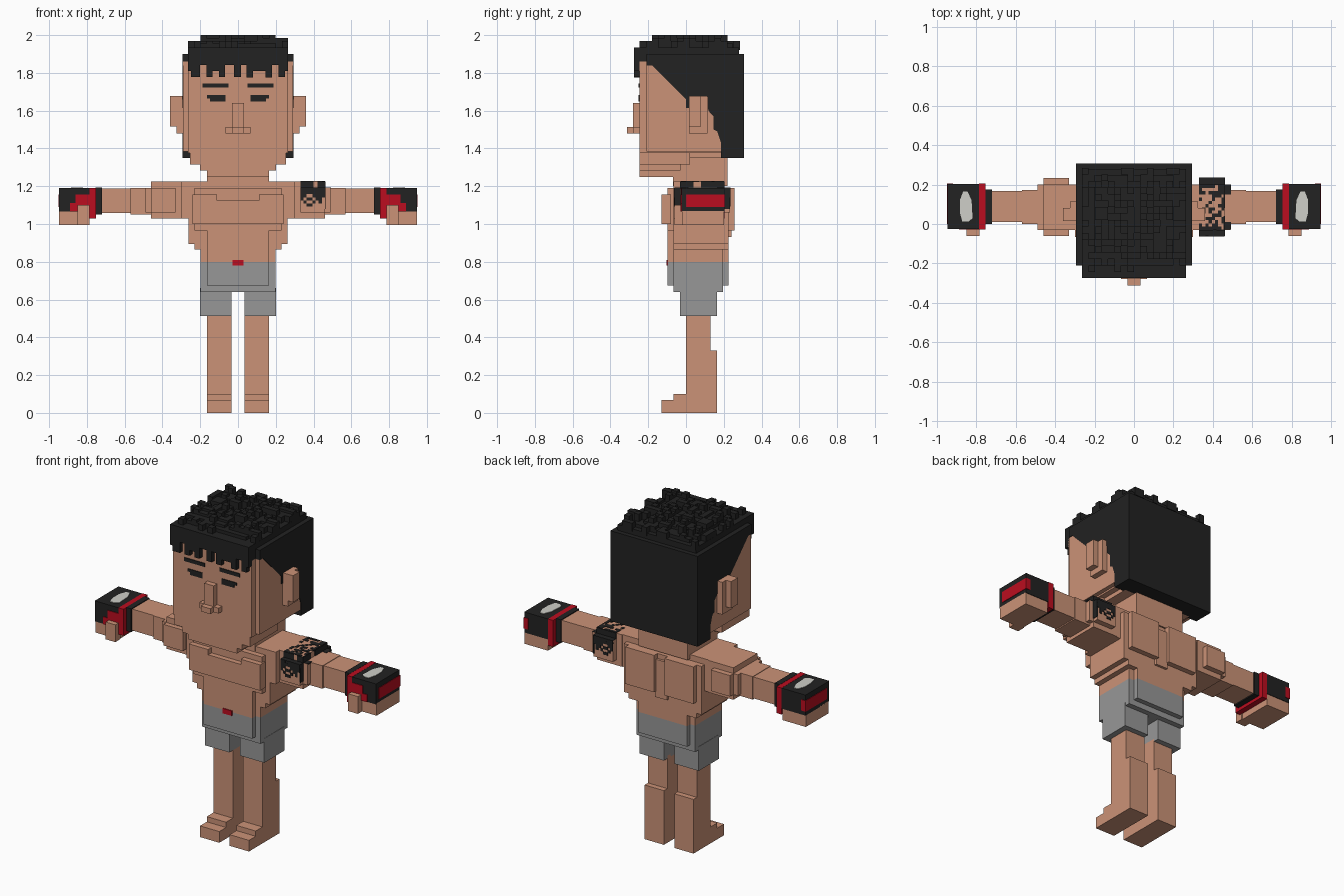
import bpy, bmesh, random
from mathutils import Vector

random.seed(4)


def material(name, rgb):
    m = bpy.data.materials.new(name)
    m.diffuse_color = (*rgb, 1)
    return m


SKIN = material("skin", (0.60, 0.29, 0.185))
BLACK = material("black", (0.016, 0.016, 0.016))
RED = material("red", (0.50, 0.004, 0.014))
GREY = material("shorts_grey", (0.31, 0.31, 0.31))
WHITE = material("pale_patch", (0.62, 0.62, 0.58))


def finish(name, bm, mat):
    bmesh.ops.recalc_face_normals(bm, faces=bm.faces[:])
    me = bpy.data.meshes.new(name)
    bm.to_mesh(me)
    bm.free()
    me.materials.append(mat)
    ob = bpy.data.objects.new(name, me)
    bpy.context.collection.objects.link(ob)
    return ob


def boxes(name, mat, items, mirror=False):
    """Each item: x0, x1, y0, y1, z0, z1; mirror repeats it across x."""
    bm = bmesh.new()
    items = list(items)
    if mirror:
        items += [(-b[1], -b[0], *b[2:]) for b in items]
    for x0, x1, y0, y1, z0, z1 in items:
        vs = bmesh.ops.create_cube(bm, size=1)["verts"]
        for v in vs:
            v.co = Vector(((x0 + x1) / 2 + v.co.x * (x1 - x0),
                           (y0 + y1) / 2 + v.co.y * (y1 - y0),
                           (z0 + z1) / 2 + v.co.z * (z1 - z0)))
    return finish(name, bm, mat)


def prism(name, mat, pts, direction):
    """Extrude a closed 3D outline along a direction."""
    bm = bmesh.new()
    f = bm.faces.new([bm.verts.new(p) for p in pts])
    ext = bmesh.ops.extrude_face_region(bm, geom=[f])["geom"]
    moved = [g for g in ext if isinstance(g, bmesh.types.BMVert)]
    bmesh.ops.translate(bm, verts=moved, vec=direction)
    # make sure the starting cap exists
    if f.is_valid is False:
        bmesh.ops.holes_fill(bm, edges=bm.edges[:])
    return finish(name, bm, mat)


# Legs and feet
boxes("leg", SKIN, [
    (0.035, 0.165, 0.0, 0.13, 0.3, 0.53),
    (0.035, 0.165, 0.0, 0.163, 0.0, 0.33),
    (0.035, 0.165, -0.065, 0.02, 0.0, 0.10),
    (0.035, 0.165, -0.13, -0.05, 0.0, 0.068)], mirror=True)

# Shorts
boxes("shorts", GREY, [
    (-0.198, 0.198, -0.065, 0.195, 0.64, 0.80),
    (-0.165, 0.165, -0.098, 0.225, 0.675, 0.80)])
boxes("shorts_leg", GREY, [(0.035, 0.2, -0.033, 0.163, 0.513, 0.66)], mirror=True)
boxes("waist_tag", RED, [(-0.03, 0.03, -0.104, -0.09, 0.78, 0.81)])

# Torso
boxes("torso", SKIN, [
    (-0.198, 0.198, -0.065, 0.195, 0.80, 0.95),
    (-0.165, 0.165, -0.098, 0.225, 0.80, 1.0),
    (-0.23, 0.23, -0.065, 0.225, 0.865, 1.0),
    (-0.262, 0.262, -0.065, 0.225, 0.895, 1.19),
    (-0.23, 0.23, -0.098, 0.225, 0.965, 1.19),
    (-0.30, 0.30, -0.065, 0.195, 1.03, 1.225)])
boxes("chest", SKIN, [
    (-0.11, 0.11, -0.13, -0.08, 1.0, 1.125),
    (0.11, 0.24, -0.13, -0.08, 1.0, 1.157),
    (-0.24, -0.11, -0.13, -0.08, 1.0, 1.157)])
boxes("shoulder_blade", SKIN, [(0.035, 0.23, 0.2, 0.257, 0.965, 1.19),
                               (0.0, 0.04, 0.2, 0.24, 0.93, 1.16)], mirror=True)
boxes("neck", SKIN, [(-0.165, 0.165, -0.07, 0.22, 1.2, 1.40)])

# Arms
boxes("arm", SKIN, [
    (0.29, 0.46, -0.03, 0.20, 1.03, 1.225),
    (0.33, 0.46, -0.06, 0.233, 1.062, 1.19),
    (0.40, 0.49, -0.03, 0.20, 1.062, 1.19),
    (0.45, 0.57, 0.0, 0.172, 1.05, 1.19),
    (0.55, 0.76, 0.01, 0.168, 1.057, 1.187)], mirror=True)

# Shoulder tattoo: front/back pattern from a small grid, scattered on top
FRONT = ["##.#####", "########", "##..####", "#.##.##.", ".#..#.#.", "..##...."]
cells = []
for r, row in enumerate(FRONT):
    for c, ch in enumerate(row):
        if ch == "#":
            x, z = 0.33 + c * 0.01625, 1.191 - r * 0.0165
            cells.append((x, x + 0.01625, -0.063, -0.055, z - 0.0165, z))
            cells.append((x, x + 0.01625, 0.23, 0.236, z - 0.0165, z))
for c in range(8):
    x = 0.33 + c * 0.01625
    for r in range(14):
        y = -0.03 + r * 0.01643
        if random.random() < (0.75 if r in (0, 13) else 0.36):
            cells.append((x, x + 0.01625, y, y + 0.01643, 1.22, 1.228))
boxes("shoulder_tattoo", BLACK, cells + [
    (0.33, 0.463, -0.062, -0.03, 1.17, 1.192),
    (0.33, 0.463, 0.20, 0.235, 1.17, 1.192),
    (0.33, 0.40, -0.033, -0.028, 1.19, 1.226),
    (0.42, 0.462, -0.033, -0.028, 1.19, 1.226),
    (0.33, 0.462, 0.198, 0.203, 1.19, 1.226),
    (0.455, 0.463, -0.031, 0.04, 1.19, 1.226),
    (0.455, 0.463, 0.08, 0.20, 1.19, 1.226),
    (0.455, 0.463, -0.06, -0.03, 1.08, 1.191),
    (0.455, 0.463, 0.20, 0.234, 1.08, 1.191),
    (0.46, 0.492, -0.028, 0.01, 1.185, 1.192),
    (0.46, 0.492, 0.15, 0.20, 1.185, 1.192)])

# Hands and gloves
boxes("hand", SKIN, [
    (0.79, 0.948, -0.02, 0.20, 0.995, 1.07),
    (0.785, 0.85, -0.06, -0.01, 0.995, 1.10)], mirror=True)
boxes("glove", BLACK, [
    (0.785, 0.948, -0.025, 0.203, 1.065, 1.19),
    (0.72, 0.755, 0.0, 0.175, 1.05, 1.192)], mirror=True)
boxes("glove_trim", RED, [
    (0.753, 0.787, -0.027, 0.205, 1.03, 1.191),
    (0.785, 0.86, -0.029, -0.022, 1.065, 1.157),
    (0.86, 0.89, -0.029, -0.022, 1.065, 1.11),
    (0.945, 0.951, 0.0, 0.206, 1.09, 1.157),
    (0.92, 0.951, 0.20, 0.206, 1.09, 1.157)], mirror=True)
PATCH = [(0.82, 0.03), (0.84, 0.012), (0.872, 0.012), (0.885, 0.06),
         (0.885, 0.12), (0.868, 0.165), (0.845, 0.165), (0.825, 0.12)]
for side, label in ((1, "left"), (-1, "right")):
    prism("glove_patch_" + label, WHITE,
          [(side * x, y, 1.187) for x, y in PATCH], (0, 0, 0.006))

# Head
boxes("head", SKIN, [
    (-0.165, 0.165, -0.245, -0.07, 1.25, 1.40),
    (-0.20, 0.20, -0.247, -0.03, 1.283, 1.40),
    (-0.255, 0.255, -0.247, 0.02, 1.315, 1.45),
    (-0.23, 0.23, -0.1, 0.20, 1.35, 1.45),
    (-0.265, 0.265, -0.247, 0.29, 1.375, 1.86),
    (-0.291, 0.291, -0.21, 0.29, 1.385, 1.86)])
boxes("ear", SKIN, [
    (0.28, 0.36, 0.015, 0.08, 1.515, 1.677),
    (0.28, 0.325, 0.015, 0.115, 1.48, 1.677)], mirror=True)
boxes("nose", SKIN, [
    (-0.032, 0.032, -0.28, -0.24, 1.48, 1.64),
    (-0.065, 0.065, -0.28, -0.24, 1.48, 1.513),
    (-0.032, 0.032, -0.312, -0.24, 1.48, 1.513)])
boxes("eyebrow", BLACK, [(0.05, 0.187, -0.251, -0.243, 1.722, 1.744)], mirror=True)
boxes("eye", BLACK, [(0.065, 0.165, -0.251, -0.243, 1.665, 1.682),
                     (0.065, 0.148, -0.251, -0.243, 1.648, 1.666)], mirror=True)

# Hair: side-profile block, front fringe, stepped crown and tufts
PROFILE = [(-0.21, 1.84), (-0.18, 1.84), (0.0, 1.66), (0.0, 1.615), (0.015, 1.615),
           (0.015, 1.677), (0.115, 1.677), (0.118, 1.60), (0.145, 1.57),
           (0.145, 1.50), (0.165, 1.49), (0.185, 1.43), (0.185, 1.35),
           (0.308, 1.35), (0.308, 1.90), (-0.21, 1.90)]
prism("hair_sides", BLACK, [(-0.294, y, z) for y, z in PROFILE], (0.588, 0, 0))
boxes("hair_crown", BLACK, [
    (-0.265, 0.265, -0.275, 0.28, 1.842, 1.935),
    (-0.20, 0.20, -0.21, 0.25, 1.9, 1.955)])
fringe = [(-0.265, -0.232, 1.81), (-0.25, -0.2, 1.777), (-0.167, -0.135, 1.777),
          (-0.135, -0.10, 1.81), (-0.10, -0.068, 1.777), (-0.02, 0.015, 1.777),
          (0.045, 0.08, 1.775), (0.08, 0.11, 1.81), (0.11, 0.145, 1.81),
          (0.145, 0.18, 1.775), (0.215, 0.25, 1.777), (0.235, 0.265, 1.81)]
boxes("hair_fringe", BLACK, [(a, b, -0.275, -0.243, z, 1.86) for a, b, z in fringe])
tufts = []
S = 0.0331
for i in range(16):
    for j in range(16):
        x, y = (i - 8) * S, -0.245 + j * S
        edge = i < 2 or i > 13 or j < 2 or j > 13
        h = random.choice((0, 0, 0, 0.035) if edge else (0.02, 0.035, 0.035, 0.05, 0.065))
        if edge and i > 13 and j % 5 == 2:
            h = 0.05
        if h > 0.02:
            tufts.append((x, x + S, y, y + S, 1.92, 1.935 + h))
boxes("hair_tufts", BLACK, tufts)
